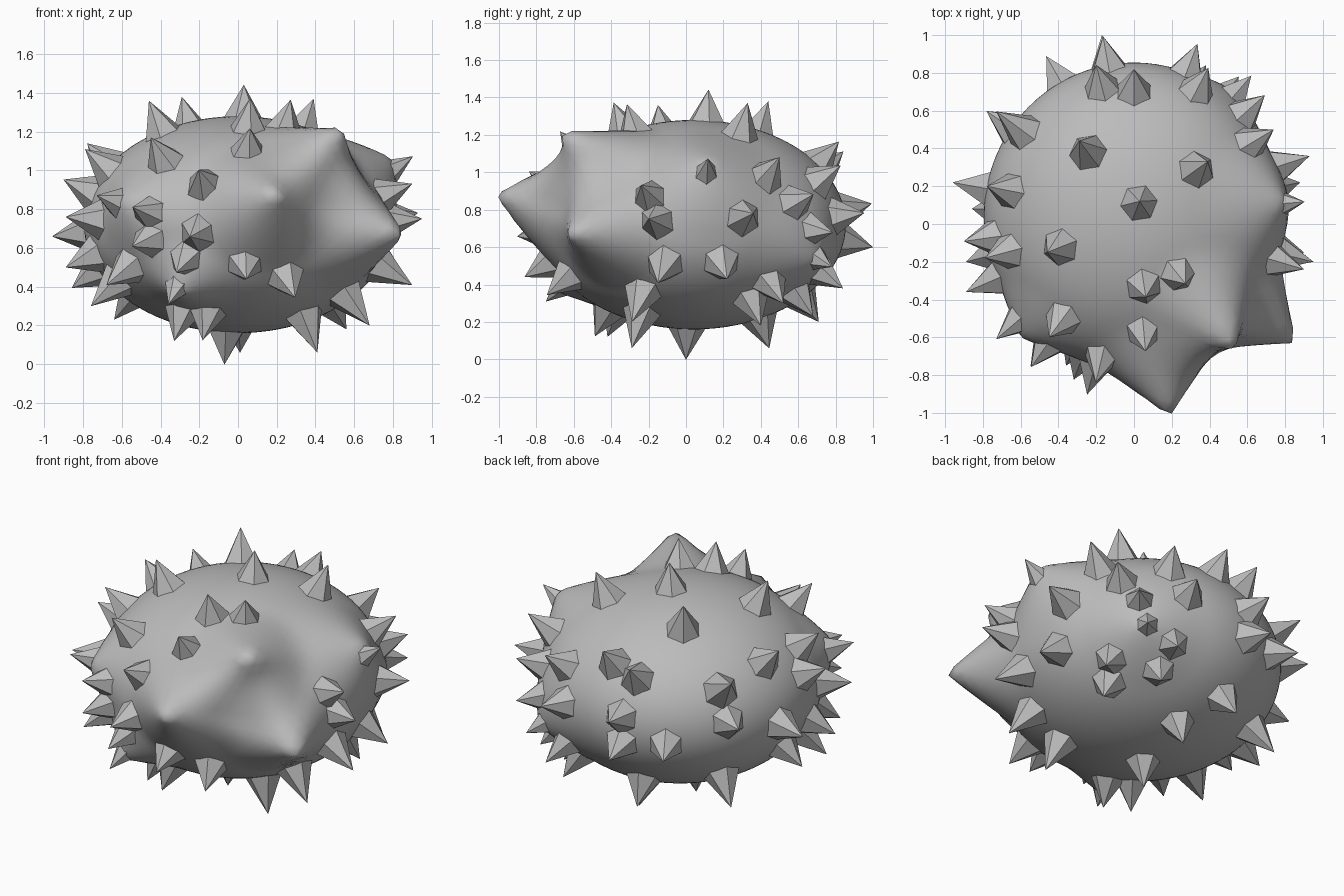
import bpy, bmesh, math
from mathutils import Vector, Matrix

if "Cube" in bpy.data.objects:
    bpy.data.objects.remove(bpy.data.objects["Cube"], do_unlink=True)

CENTRE = Vector((0, 0.04, 0.72))
RADII = Vector((0.795, 0.815, 0.56))

grey = bpy.data.materials.new("stone grey")
grey.use_nodes = True
grey.diffuse_color = (0.5, 0.5, 0.5, 1)
bsdf = grey.node_tree.nodes["Principled BSDF"]
bsdf.inputs["Base Color"].default_value = (0.5, 0.5, 0.5, 1)
bsdf.inputs["Roughness"].default_value = 0.7


def on_body(p):
    """Project a point onto the ellipsoid; return the point and its normal."""
    d = Vector(p) - CENTRE
    k = Vector([d[i] / RADII[i] for i in range(3)]).length
    d /= k
    n = Vector([d[i] / RADII[i] ** 2 for i in range(3)]).normalized()
    return CENTRE + d, n


def make_object(name, bm, smooth):
    me = bpy.data.meshes.new(name)
    bm.to_mesh(me)
    bm.free()
    me.materials.append(grey)
    for f in me.polygons:
        f.use_smooth = smooth
    ob = bpy.data.objects.new(name, me)
    bpy.context.collection.objects.link(ob)


# Body: ellipsoid with three broad horns and four low swellings (tip, reach)
pulls = [((0.19, -1.02, 0.88), 0.38), ((0.54, -0.66, 1.22), 0.35), ((0.86, -0.63, 0.67), 0.36),
         ((0.80, 0.12, 1.06), 0.40), ((0.52, 0.70, 0.52), 0.36),
         ((-0.60, -0.60, 0.84), 0.30), ((-0.32, -0.69, 0.36), 0.28)]
bm = bmesh.new()
bmesh.ops.create_icosphere(bm, subdivisions=5, radius=1)
for v in bm.verts:
    v.co = CENTRE + Vector([v.co[i] * RADII[i] for i in range(3)])
rest = [v.co.copy() for v in bm.verts]
for tip, reach in pulls:
    base, _ = on_body(tip)
    pull = Vector(tip) - base
    for v, co in zip(bm.verts, rest):
        d = (co - base).length
        if d < reach:
            v.co += pull * (1 - d / reach) ** 1.5
make_object("body", bm, True)


# Spikes: six-sided cones standing on the body, given by their tips
def add_spikes(name, tips):
    bm = bmesh.new()
    sink = 0.05
    for tip in tips:
        tip = Vector(tip)
        base, n = on_body(tip)
        for _ in range(4):
            length = min(max((tip - base).dot(n), 0.165), 0.22)
            base, n = on_body(tip - n * length)
        height = length + sink
        rot = n.to_track_quat('Z', 'Y').to_matrix().to_4x4()
        mat = Matrix.Translation(base + n * (height / 2 - sink)) @ rot
        bmesh.ops.create_cone(bm, cap_ends=True, segments=6, radius1=0.125, radius2=0,
                              depth=height, matrix=mat)
    bmesh.ops.remove_doubles(bm, verts=bm.verts, dist=0.0001)
    make_object(name, bm, False)


add_spikes("top_spikes", [
    (0.03, 0.12, 1.44), (-0.29, 0.44, 1.38), (0.39, 0.33, 1.37), (-0.46, -0.15, 1.36),
    (0.06, -0.37, 1.35), (0.26, -0.30, 1.34), (0.06, -0.66, 1.21), (-0.45, -0.60, 1.17)])

add_spikes("front_spikes", [
    (-0.20, -0.83, 1.00), (-0.73, -0.61, 0.87), (-0.54, -0.75, 0.81), (-0.54, -0.74, 0.61),
    (-0.24, -0.87, 0.66), (-0.36, -0.75, 0.31), (0.04, -0.79, 0.46), (0.29, -0.73, 0.35),
    (-0.31, -0.80, 0.48), (-0.68, -0.55, 0.41)])

add_spikes("right_spikes", [
    (-0.78, 0.20, 1.14), (-0.79, -0.18, 1.11), (-0.96, 0.22, 0.66), (-0.89, -0.09, 0.95),
    (-0.89, -0.36, 0.76), (-0.89, -0.20, 0.50), (-0.84, 0.08, 0.40), (-0.76, 0.62, 1.08),
    (-0.77, 0.59, 0.80), (-0.76, -0.30, 0.30), (-0.64, 0.47, 0.23)])

add_spikes("left_spikes", [
    (0.93, 0.12, 1.08), (0.74, 0.50, 1.08), (0.90, -0.24, 0.93), (0.95, -0.20, 0.75),
    (0.93, 0.36, 0.78), (0.90, -0.15, 0.41), (0.88, 0.22, 0.43), (0.68, -0.29, 0.20)])

add_spikes("back_spikes", [
    (0.0, 0.79, 1.15), (-0.20, 0.84, 1.11), (-0.16, 0.97, 0.83), (-0.17, 1.00, 0.60),
    (-0.46, 0.88, 0.63), (0.68, 0.67, 0.88), (0.60, 0.76, 0.68), (0.32, 0.91, 0.78),
    (0.37, 0.78, 1.02), (0.54, 0.76, 0.50), (0.38, 0.84, 0.38), (0.64, 0.52, 0.30)])

add_spikes("bottom_spikes", [
    (-0.07, 0.0, 0.0), (0.41, -0.29, 0.06), (-0.33, -0.42, 0.12), (-0.18, -0.48, 0.13),
    (0.01, 0.43, 0.08), (0.56, 0.40, 0.18), (0.37, 0.68, 0.23), (-0.16, 0.71, 0.20)])
